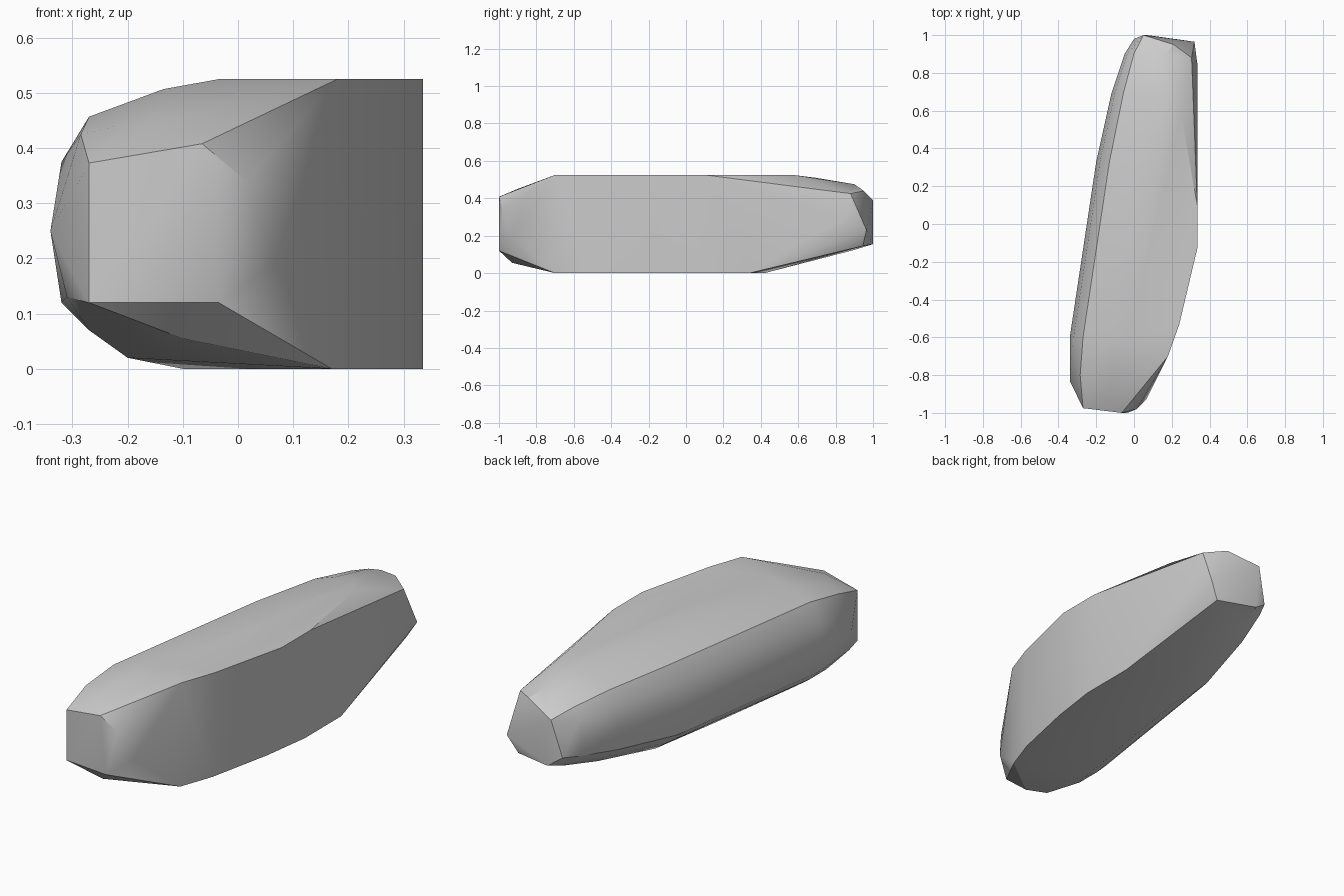
import bpy
import bmesh
import math

# Remove only the default object
default_object = bpy.data.objects.get("Cube")
if default_object:
    bpy.data.objects.remove(default_object, do_unlink=True)


def make_material(name, colour):
    """One flat colour for viewport and render."""
    material = bpy.data.materials.new(name)
    material.use_nodes = True
    material.diffuse_color = colour
    shader = material.node_tree.nodes["Principled BSDF"]
    shader.inputs["Base Color"].default_value = colour
    return material


def hull_object(name, points, material, smooth_angle):
    """Wrap the points in a clean convex skin, smooth except at sharp edges."""
    bm = bmesh.new()
    for point in points:
        bm.verts.new(point)
    hull = bmesh.ops.convex_hull(bm, input=bm.verts)
    unused = set(hull["geom_interior"]) | set(hull["geom_unused"])
    loose = [v for v in unused if isinstance(v, bmesh.types.BMVert) and v.is_valid]
    bmesh.ops.delete(bm, geom=loose, context="VERTS")
    bmesh.ops.dissolve_limit(bm, angle_limit=math.radians(1),
                             verts=bm.verts, edges=bm.edges)
    bmesh.ops.recalc_face_normals(bm, faces=bm.faces)
    mesh = bpy.data.meshes.new(name)
    bm.to_mesh(mesh)
    bm.free()
    mesh.materials.append(material)
    body = bpy.data.objects.new(name, mesh)
    bpy.context.collection.objects.link(body)
    bpy.context.view_layer.objects.active = body
    body.select_set(True)
    bpy.ops.object.shade_smooth_by_angle(angle=math.radians(smooth_angle))
    return body


HEIGHT = .525
OUTER = -.34

# Rounded flank section: (x, z) from the underside to the top
flank_section = [(-.2, .02), (-.27, .07), (-.32, .12), (OUTER, .25),
                 (-.32, .375), (-.27, .457), (-.135, .507), (-.035, HEIGHT)]

# Stations along the length: y, outermost x, width factor, bottom, top
stations = [(-.6, OUTER, 1, 0, HEIGHT), (.33, -.2, 1, 0, HEIGHT),
            (.69, -.12, .9, .06, .51), (.9, -.05, .7, .11, .475)]

flank = [(outer + (x - OUTER) * width, y, low + (top - low) * z / HEIGHT)
         for y, outer, width, low, top in stations
         for x, z in flank_section]

# Flat side wall: upper rim and lower rim
upper_rim = [(x, y, HEIGHT) for x, y in
             [(.18, -.7), (.24, -.53), (.335, -.13), (.335, .1), (.25, .57)]]
lower_rim = [(x, y, 0) for x, y in
             [(.17, -.7), (.23, -.53), (.3, -.2), (.335, .05), (.335, .34),
              (.1, .42), (-.1, -.1)]]

# Broken front end with its bevelled corners
front_end = [(-.27, -.975, .373), (-.27, -.975, .12), (-.035, -1, .12),
             (-.065, -1, .408), (.015, -.98, .34), (.065, -.93, .19),
             (-.1, -.93, .055), (OUTER, -.83, .25), (-.31, -.85, .13),
             (-.285, -.8, .425), (-.22, -.84, .44), (-.138, -.9, .45),
             (-.27, -.73, .07)]

# Narrow back end
back_end = [(.05, 1, .39), (0, .98, .205), (.07, 1, .155), (.27, .945, .145),
            (.32, .965, .23), (.305, .88, .425), (.21, .95, .44),
            (.335, .85, .3)]

stone = make_material("stone grey", (.6, .6, .6, 1))
hull_object("long_stone", flank + upper_rim + lower_rim + front_end + back_end,
            stone, 30)
